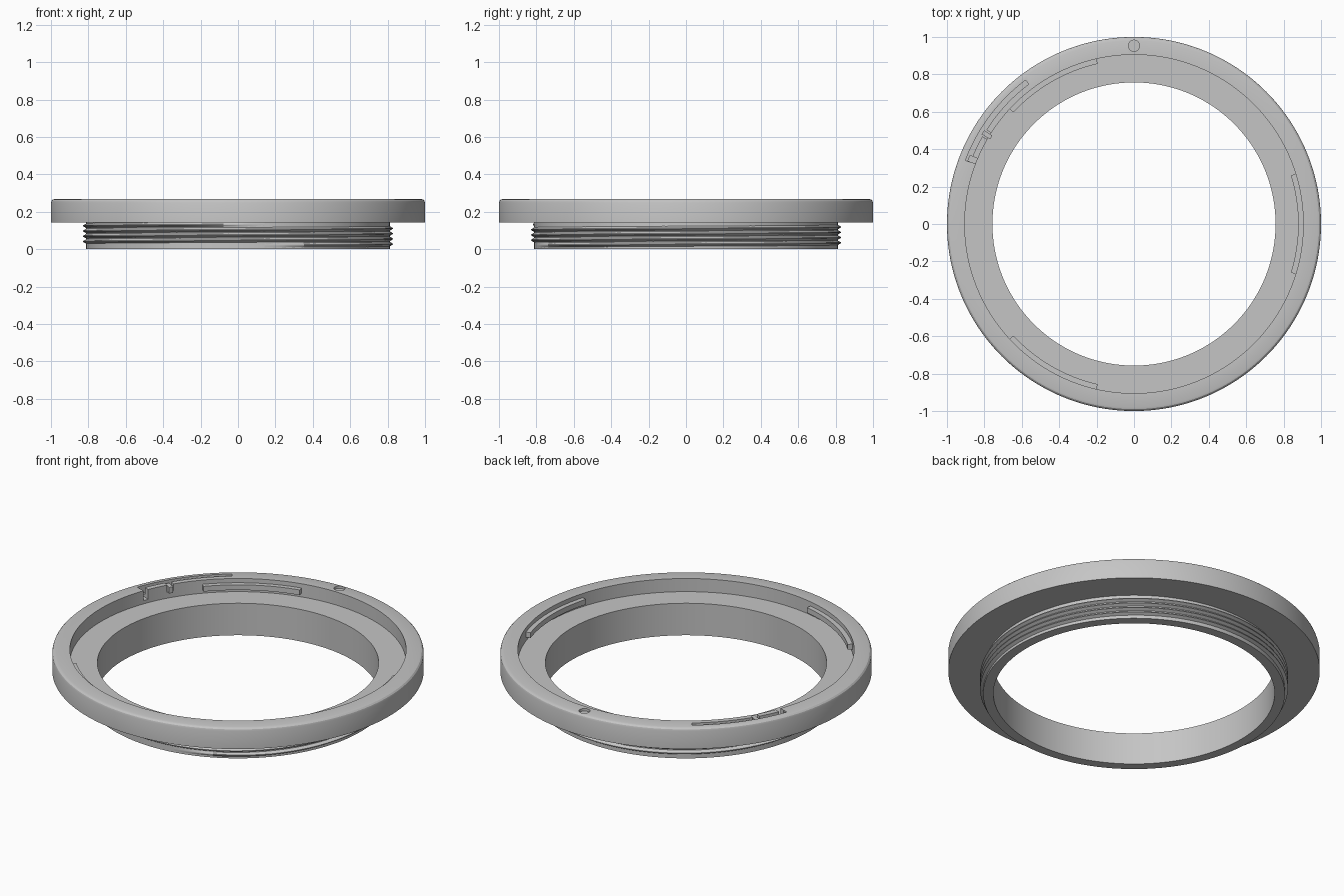
import bpy, bmesh, math
from math import cos, sin, radians, pi

if "Cube" in bpy.data.objects:
    bpy.data.objects.remove(bpy.data.objects["Cube"])

metal = bpy.data.materials.new("grey metal")
metal.diffuse_color = (0.56, 0.56, 0.56, 1)
metal.use_nodes = True
metal.node_tree.nodes["Principled BSDF"].inputs["Base Color"].default_value = metal.diffuse_color


def finish(bm, name):
    bmesh.ops.recalc_face_normals(bm, faces=bm.faces)
    mesh = bpy.data.meshes.new(name)
    bm.to_mesh(mesh)
    bm.free()
    mesh.materials.append(metal)
    ob = bpy.data.objects.new(name, mesh)
    bpy.context.collection.objects.link(ob)
    return ob


def sweep(name, sections, closed=False):
    """Skin a list of equal cross-sections given as (angle, [(r, z), ...])."""
    bm = bmesh.new()
    rings = [[bm.verts.new((r * cos(a), r * sin(a), z)) for r, z in pts]
             for a, pts in sections]
    n = len(rings[0])
    for i in range(len(rings) if closed else len(rings) - 1):
        p, q = rings[i], rings[(i + 1) % len(rings)]
        for k in range(n):
            m = (k + 1) % n
            bm.faces.new((p[k], p[m], q[m], q[k]))
    if not closed:
        bm.faces.new(rings[0])
        bm.faces.new(rings[-1])
    return finish(bm, name)


def arc_block(name, r0, r1, z0, z1, a0, a1, steps=16):
    pts = [(r0, z0), (r1, z0), (r1, z1), (r0, z1)]
    return sweep(name, [(radians(a0 + (a1 - a0) * i / steps), pts)
                        for i in range(steps + 1)])


def select(ob):
    bpy.ops.object.select_all(action='DESELECT')
    ob.select_set(True)
    bpy.context.view_layer.objects.active = ob


def cut(ob, cutter):
    mod = ob.modifiers.new("cut", 'BOOLEAN')
    mod.operation = 'DIFFERENCE'
    mod.solver = 'EXACT'
    mod.object = cutter
    select(ob)
    bpy.ops.object.modifier_apply(modifier=mod.name)
    bpy.data.objects.remove(cutter)


def smooth(ob, angle=20):
    select(ob)
    bpy.ops.object.shade_smooth_by_angle(angle=radians(angle))


# Adapter body: threaded neck, wide flange with rounded rim, stepped recess
TOP, FLOOR, BASE = 0.268, 0.19, 0.143
profile = [(0.757, 0), (0.812, 0), (0.812, BASE), (1.0, BASE), (1.0, TOP - 0.02),
           (0.997, TOP - 0.010), (0.990, TOP - 0.003), (0.980, TOP),
           (0.905, TOP), (0.905, FLOOR), (0.757, FLOOR)]
SEG = 192
body = sweep("adapter_body", [(2 * pi * i / SEG, profile) for i in range(SEG)], closed=True)

# Spring slot in the rim, with two notches opening into the recess
cut(body, arc_block("slot_cutter", 0.936, 0.963, 0.225, 0.30, 127, 159.3, 24))
cut(body, arc_block("end_notch_cutter", 0.89, 0.95, 0.21, 0.30, 157.3, 159.2, 2))
cut(body, arc_block("pin_notch_cutter", 0.89, 0.95, 0.225, 0.30, 147.5, 150, 2))

# Round index mark on the rim
bm = bmesh.new()
bmesh.ops.create_cone(bm, cap_ends=True, segments=32, radius1=0.03, radius2=0.03, depth=0.06)
bmesh.ops.translate(bm, verts=bm.verts, vec=(0, 0.953, TOP + 0.015))
cut(body, finish(bm, "index_cutter"))
smooth(body)

# Locking pin in the slot
smooth(arc_block("lock_pin", 0.893, 0.945, 0.222, 0.258, 148, 149.5, 2))

# Three bayonet tabs inside the recess
for i in range(3):
    mid = 120 * i
    smooth(arc_block(f"bayonet_tab_{i + 1}", 0.878, 0.908, 0.212, 0.243, mid - 17.2, mid + 17.2))

# Helical thread on the neck, fading in and out at its ends
PITCH, TURNS, STEPS = 0.028, 4.0, 96
count = int(TURNS * STEPS)
sections = []
for i in range(count + 1):
    fade = min(1, i / 10, (count - i) / 10)
    z = 0.021 + PITCH * i / STEPS
    w = 0.012
    crest = 0.812 + 0.017 * max(fade, 0.02)
    sections.append((radians(-80) + 2 * pi * i / STEPS,
                     [(0.805, z - w), (0.812, z - w), (crest, z - 0.002),
                      (crest, z + 0.002), (0.812, z + w), (0.805, z + w)]))
smooth(sweep("neck_thread", sections))
